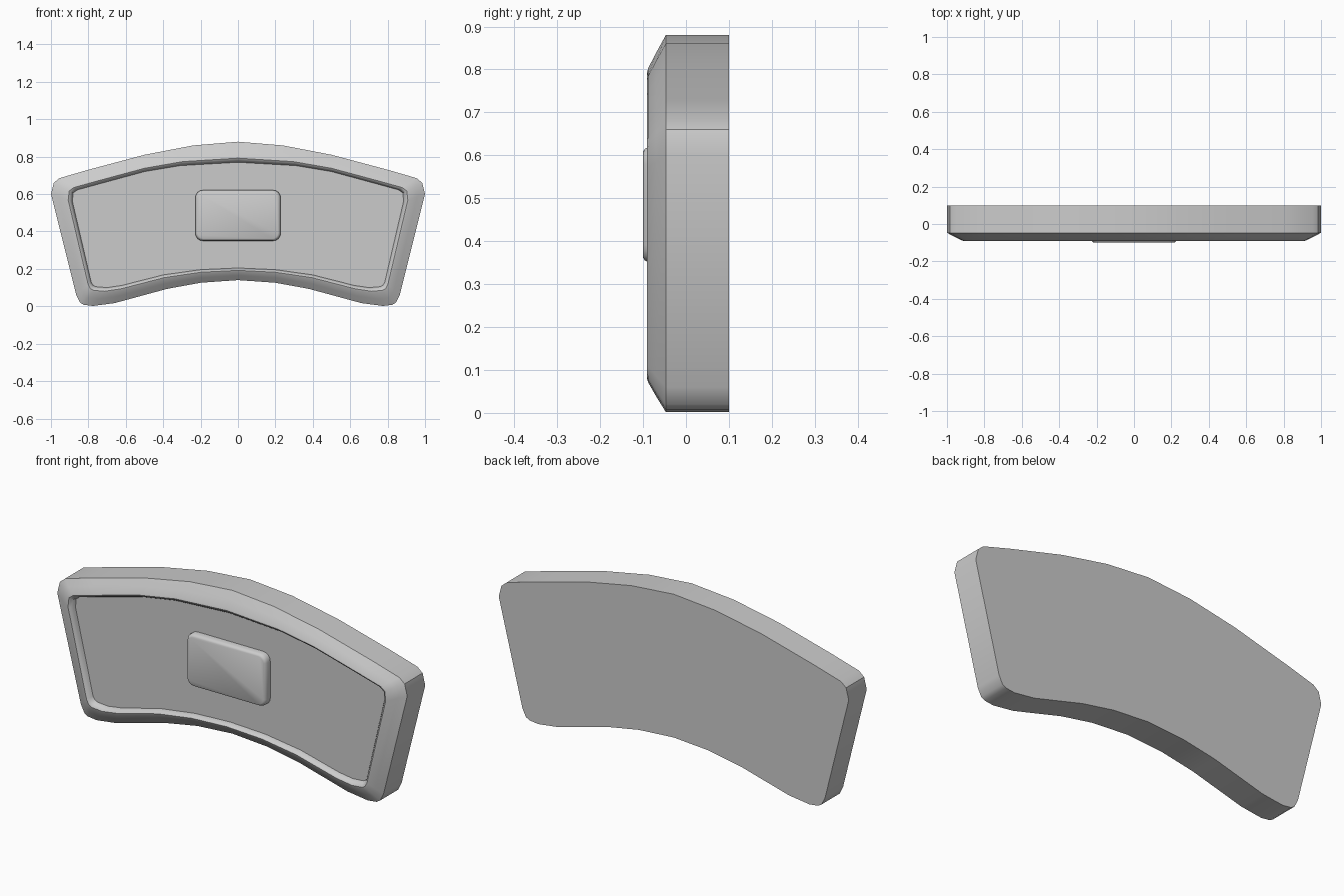
import bpy, bmesh, math

if "Cube" in bpy.data.objects:
    bpy.data.objects.remove(bpy.data.objects["Cube"])

# Right half outlines (x, z), from top centre clockwise to bottom centre
OUTER = [(0, .88), (.24, .86), (.5, .81), (.8, .73), (.955, .685), (.985, .66), (1.0, .60),
         (.865, .06), (.845, .02), (.825, .008), (.775, .002), (.66, .017), (.38, .093), (.2, .126), (0, .14)]
INNER = [(0, .77), (.31, .752), (.5, .72), (.74, .655), (.86, .622), (.882, .605), (.885, .56),
         (.785, .13), (.775, .113), (.76, .105), (.70, .10), (.62, .112), (.40, .168), (.2, .196), (0, .205)]


def mirrored(half):
    return half + [(-x, z) for x, z in reversed(half[1:-1])]


def lerp(a, b, t):
    return [(p[0] + (q[0] - p[0]) * t, p[1] + (q[1] - p[1]) * t) for p, q in zip(a, b)]


def rounded_rect(x, z0, z1, r, n=4):
    pts = []
    for cx, cz, start in ((x - r, z1 - r, 0), (-x + r, z1 - r, 90),
                          (-x + r, z0 + r, 180), (x - r, z0 + r, 270)):
        for i in range(n + 1):
            a = math.radians(start + 90 * i / n)
            pts.append((cx + r * math.cos(a), cz + r * math.sin(a)))
    return pts


def loft(name, sections):
    """Skin a stack of (outline, y) sections and cap both ends."""
    bm = bmesh.new()
    loops = [[bm.verts.new((x, y, z)) for x, z in pts] for pts, y in sections]
    for a, b in zip(loops, loops[1:]):
        n = len(a)
        for i in range(n):
            j = (i + 1) % n
            bm.faces.new((a[i], a[j], b[j], b[i]))
    bm.faces.new(loops[0])
    bm.faces.new(loops[-1])
    bmesh.ops.recalc_face_normals(bm, faces=bm.faces)
    mesh = bpy.data.meshes.new(name)
    bm.to_mesh(mesh)
    bm.free()
    ob = bpy.data.objects.new(name, mesh)
    bpy.context.collection.objects.link(ob)
    bpy.ops.object.select_all(action='DESELECT')
    ob.select_set(True)
    bpy.context.view_layer.objects.active = ob
    bpy.ops.object.shade_smooth_by_angle(angle=math.radians(35))
    return ob


# Curved plate: back, side wall, sloped rim, rounded crest, recessed floor
outer, inner = mirrored(OUTER), mirrored(INNER)
rim = [(0, .10), (0, -.047), (.38, -.070), (.70, -.088), (.80, -.091),
       (.89, -.086), (.96, -.075), (1, -.062)]
loft("curved_plate", [(lerp(outer, inner, t), y) for t, y in rim])

# Raised centre pad with a softened front edge
loft("centre_pad", [(rounded_rect(.228, .35, .621, .04), -.058),
                    (rounded_rect(.228, .35, .621, .04), -.085),
                    (rounded_rect(.222, .355, .615, .036), -.096),
                    (rounded_rect(.214, .362, .608, .03), -.10)])
